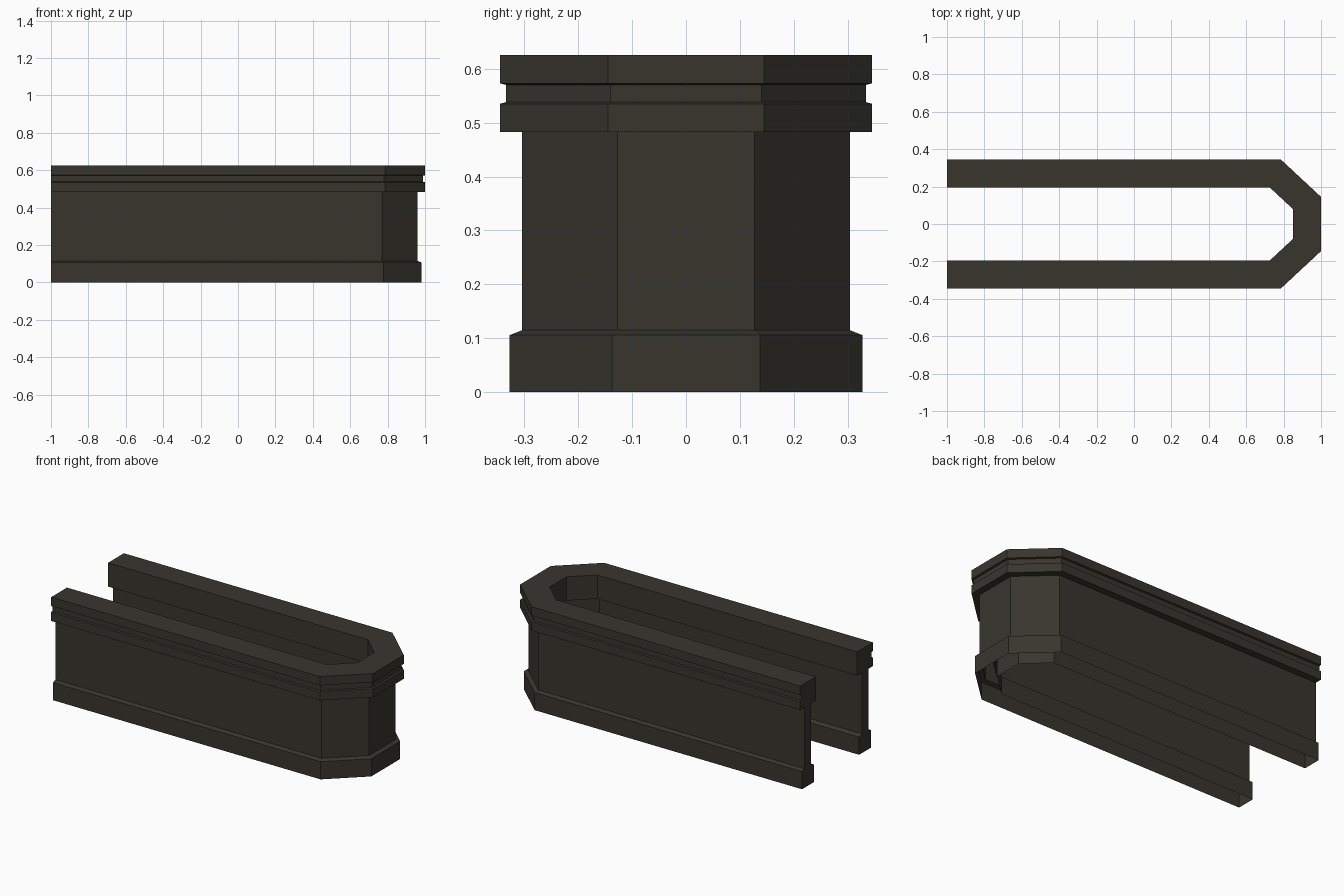
import bpy, bmesh

if "Cube" in bpy.data.objects:
    bpy.data.objects.remove(bpy.data.objects["Cube"])

stone = bpy.data.materials.new("dark_stone")
stone.diffuse_color = (0.040, 0.036, 0.027, 1)
stone.use_nodes = True
stone.node_tree.nodes["Principled BSDF"].inputs["Base Color"].default_value = stone.diffuse_color


def path_point(i, d):
    """Point i of the U-shaped plan, inset by d from the outermost outline."""
    cx, cy = 0.785 - 0.393 * d, 0.145 - 0.436 * d
    return [(-1, -0.345 + d), (cx, -0.345 + d), (1 - d, -cy),
            (1 - d, cy), (cx, 0.345 - d), (-1, 0.345 - d)][i]


# Wall cross-section as (inset, height): up the outside, down the inside
profile = [(0.018, 0), (0.018, 0.106), (0.041, 0.115), (0.041, 0.483),
           (0, 0.483), (0, 0.535), (0.011, 0.538), (0.011, 0.570),
           (0, 0.573), (0, 0.626),
           (0.15, 0.626), (0.15, 0.483), (0.102, 0.483),
           (0.102, 0.115), (0.130, 0.106), (0.130, 0)]

# Sweep the section round the plan; the underside stays open
bm = bmesh.new()
rings = [[bm.verts.new((*path_point(i, d), z)) for d, z in profile] for i in range(6)]
for a, b in zip(rings, rings[1:]):
    for j in range(len(profile) - 1):
        bm.faces.new((a[j], b[j], b[j + 1], a[j + 1]))

# Cap the two open ends
bm.faces.new(rings[0])
bm.faces.new(rings[-1][::-1])
bmesh.ops.recalc_face_normals(bm, faces=bm.faces[:])

# Make sure the top faces up
if max(bm.faces, key=lambda f: f.calc_center_median().z).normal.z < 0:
    bmesh.ops.reverse_faces(bm, faces=bm.faces[:])

mesh = bpy.data.meshes.new("parapet_wall")
bm.to_mesh(mesh)
bm.free()
mesh.materials.append(stone)
bpy.context.collection.objects.link(bpy.data.objects.new("parapet_wall", mesh))
